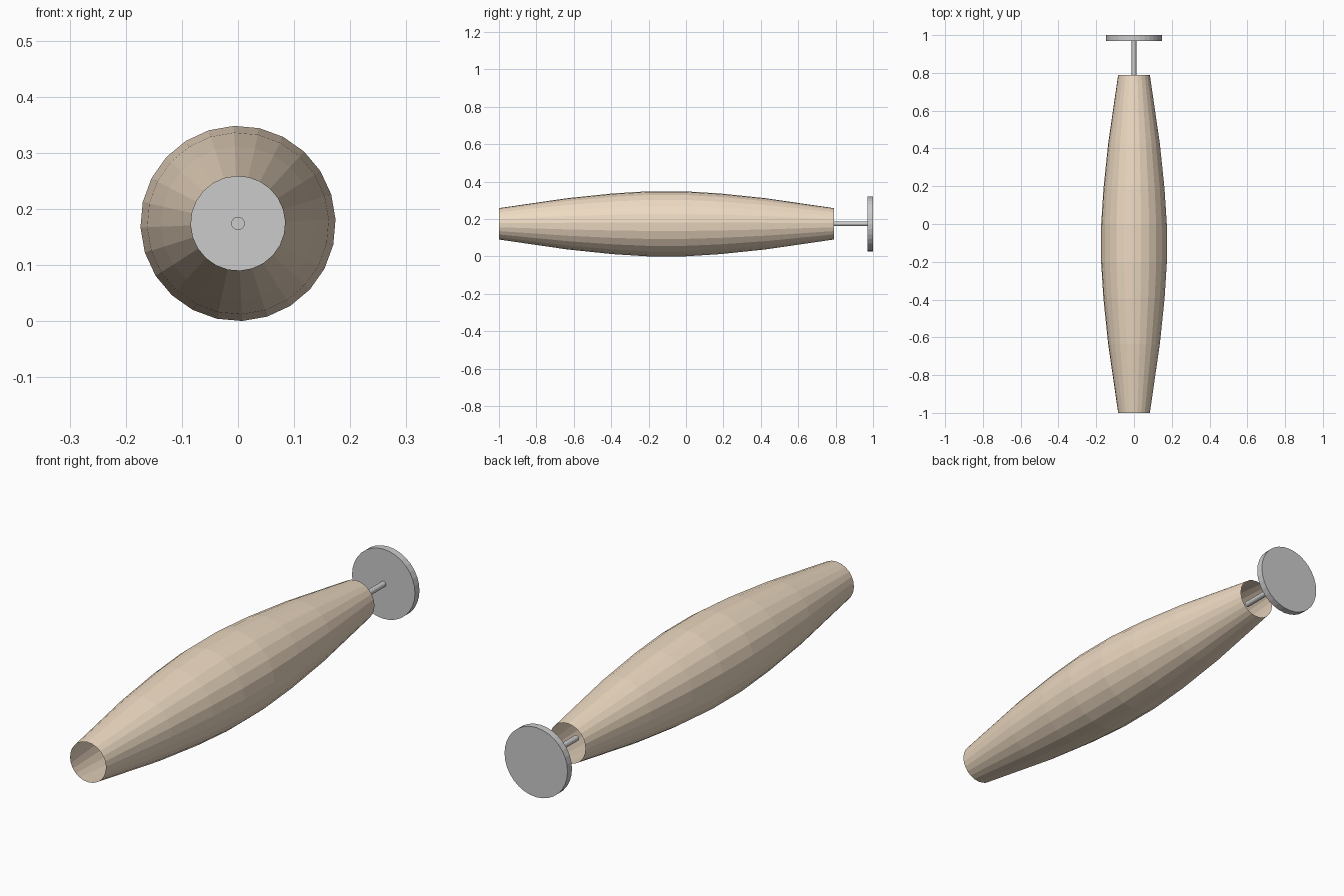
import bpy, bmesh, math

if "Cube" in bpy.data.objects:
    bpy.data.objects.remove(bpy.data.objects["Cube"])

AXIS_Z = 0.174


def lathe(name, profile, sides, phase=0.0, caps=False):
    """Sweep (y, radius) points around the horizontal y axis."""
    bm = bmesh.new()
    rings = []
    for y, r in profile:
        ring = []
        for i in range(sides):
            a = phase + 2 * math.pi * i / sides
            ring.append(bm.verts.new((r * math.cos(a), y, AXIS_Z + r * math.sin(a))))
        rings.append(ring)
    for a, b in zip(rings, rings[1:]):
        for i in range(sides):
            j = (i + 1) % sides
            bm.faces.new((a[i], b[i], b[j], a[j]))
    if caps:
        bm.faces.new(rings[0])
        bm.faces.new(list(reversed(rings[-1])))
    mesh = bpy.data.meshes.new(name)
    bm.to_mesh(mesh)
    bm.free()
    obj = bpy.data.objects.new(name, mesh)
    bpy.context.collection.objects.link(obj)
    return obj


# Bulging tube, open at both ends, symmetric about its middle
MID = -0.105
half = [(0.10, 0.174), (0.29, 0.162), (0.53, 0.137), (0.895, 0.084)]
profile = [(MID - d, r) for d, r in reversed(half)] + [(MID + d, r) for d, r in half]
tube = lathe("bulging_tube", profile, 24, math.radians(2.4))

tan = bpy.data.materials.new("tan")
tan.diffuse_color = (0.85, 0.70, 0.54, 1)
tan.use_nodes = True
tan.node_tree.nodes["Principled BSDF"].inputs["Base Color"].default_value = tan.diffuse_color
tube.data.materials.append(tan)

# Thin rod reaching into the back opening
lathe("rod", [(0.73, 0.012), (0.97, 0.012)], 16, caps=True)

# End plate
lathe("end_disc", [(0.97, 0.147), (1.0, 0.147)], 32, caps=True)
